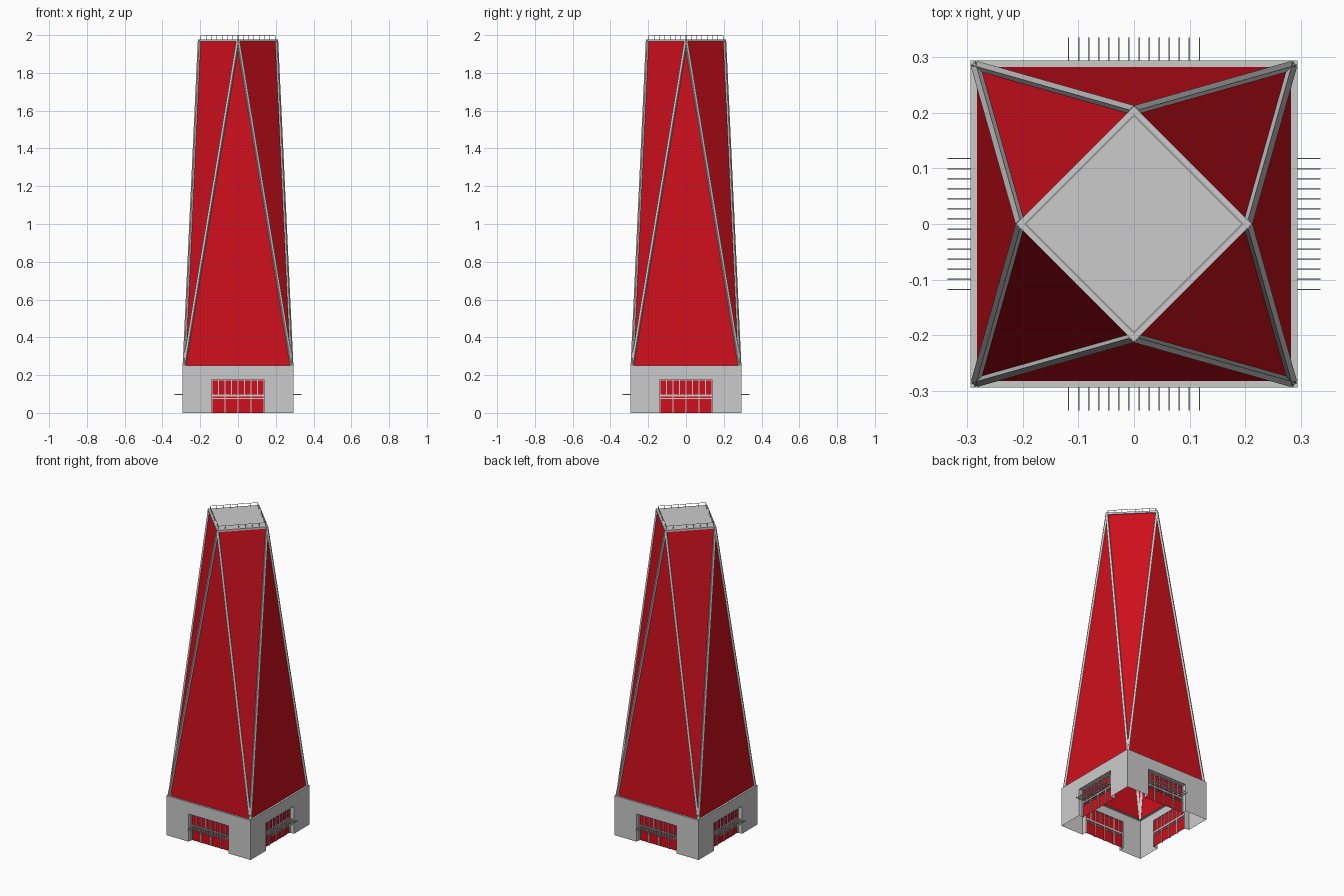
import bpy, bmesh
from math import pi
from mathutils import Matrix, Vector

if "Cube" in bpy.data.objects:
    bpy.data.objects.remove(bpy.data.objects["Cube"])

red = bpy.data.materials.new("red_glass")
red.diffuse_color = (0.62, 0.005, 0.012, 1)
red.use_nodes = True
red.node_tree.nodes["Principled BSDF"].inputs["Base Color"].default_value = red.diffuse_color

H, HB, TOP = 0.295, 0.25, 1.978      # base half width, base height, roof level
DW, DH, REC = 0.14, 0.175, 0.03      # door half width, height, recess
TURNS = [Matrix.Rotation(k * pi / 2, 3, 'Z') for k in range(4)]


def finish(bm, name, mat=None):
    bmesh.ops.remove_doubles(bm, verts=bm.verts, dist=1e-6)
    me = bpy.data.meshes.new(name)
    bm.to_mesh(me)
    bm.free()
    ob = bpy.data.objects.new(name, me)
    bpy.context.collection.objects.link(ob)
    if mat:
        me.materials.append(mat)
    return ob


def poly(bm, pts, rot):
    bm.faces.new([bm.verts.new(rot @ Vector(p)) for p in pts])


def box(bm, x0, x1, y0, y1, z0, z1, rot):
    m = Matrix.Translation(((x0 + x1) / 2, (y0 + y1) / 2, (z0 + z1) / 2)) \
        @ Matrix.Diagonal((x1 - x0, y1 - y0, z1 - z0, 1))
    bmesh.ops.create_cube(bm, size=1, matrix=rot.to_4x4() @ m)


def loft(bm, a, b):
    va, vb = [bm.verts.new(p) for p in a], [bm.verts.new(p) for p in b]
    n = len(va)
    for i in range(n):
        j = (i + 1) % n
        bm.faces.new((va[i], va[j], vb[j], vb[i]))
    bm.faces.new(va[::-1])
    bm.faces.new(vb)


# Base: thin walls with a recessed opening on each side and a narrow ledge
bm = bmesh.new()
yi = -H + REC
for r in TURNS:
    for x0, x1, z0, z1 in ((-H, -DW, 0, DH), (DW, H, 0, DH), (-H, -DW, DH, HB),
                           (-DW, DW, DH, HB), (DW, H, DH, HB)):
        poly(bm, [(x0, -H, z0), (x1, -H, z0), (x1, -H, z1), (x0, -H, z1)], r)
    poly(bm, [(-DW, -H, 0), (-DW, yi, 0), (-DW, yi, DH), (-DW, -H, DH)], r)
    poly(bm, [(DW, yi, 0), (DW, -H, 0), (DW, -H, DH), (DW, yi, DH)], r)
    poly(bm, [(-DW, -H, DH), (-DW, yi, DH), (DW, yi, DH), (DW, -H, DH)], r)
    poly(bm, [(-H, -H, HB), (H, -H, HB), (.28, -.28, HB), (-.28, -.28, HB)], r)
finish(bm, "base_walls")

# Entrance glass
bm = bmesh.new()
for r in TURNS:
    poly(bm, [(-DW, yi, 0), (DW, yi, 0), (DW, yi, DH), (-DW, yi, DH)], r)
finish(bm, "entrance_glass", red)

# Entrance frames: mullions, transoms and door posts
bm = bmesh.new()
for r in TURNS:
    f0, f1 = yi - 0.006, yi + 0.004
    for i in range(9):
        x = -DW + 0.002 + i * (2 * DW - 0.004) / 8
        box(bm, x - .002, x + .002, f0, f1, .095, DH, r)
    for i in range(5):
        x = -DW + 0.003 + i * (2 * DW - 0.006) / 4
        box(bm, x - .003, x + .003, f0, f1, 0, .09, r)
    for z0, z1 in ((.074, .078), (.087, .098), (DH - .004, DH)):
        box(bm, -DW, DW, f0, f1, z0, z1, r)
finish(bm, "entrance_frames")

# Canopy slats over the doors
bm = bmesh.new()
for r in TURNS:
    for i in range(14):
        x = -0.118 + i * 0.236 / 13
        box(bm, x - .0013, x + .0013, -0.336, yi, .094, .101, r)
finish(bm, "canopy_slats")

# Tower skin: twisted square-to-diamond shell of eight triangles
bm = bmesh.new()
b, t = 0.283, 0.203
for r in TURNS:
    poly(bm, [(-b, -b, HB), (b, -b, HB), (0, -t, TOP - .01)], r)
    poly(bm, [(b, -b, HB), (t, 0, TOP - .01), (0, -t, TOP - .01)], r)
finish(bm, "tower_panels", red)

# Edge beams along the eight slanted folds
bm = bmesh.new()
for r in TURNS:
    for s in (-1, 1):
        lo, hi = Vector((s * .284, -.284, HB)), Vector((0, -.2035, TOP - .006))
        n = (lo + hi) / 2
        n.z = 0
        n.normalize()
        w = Vector((-n.y, n.x, 0))
        sq = [(n * i + w * j) * .0068 for i, j in ((-1, -1), (1, -1), (1, 1), (-1, 1))]
        loft(bm, [r @ (lo + q) for q in sq], [r @ (hi + q) for q in sq])
finish(bm, "edge_beams")

# Roof slab
bm = bmesh.new()
rim = [r @ Vector((0, -.212, TOP - .012)) for r in TURNS]
loft(bm, rim, [p + Vector((0, 0, .012)) for p in rim])
finish(bm, "roof_slab")

# Roof railing, built square then turned by 45 degrees
bm = bmesh.new()
d = 0.196 / 2 ** 0.5
for r in TURNS:
    q = Matrix.Rotation(pi / 4, 3, 'Z') @ r
    box(bm, -d, d, -d - .001, -d + .001, 1.998, 2.0, q)
    for i in range(7):
        x = -d + i * 2 * d / 7
        box(bm, x - .001, x + .001, -d - .001, -d + .001, TOP, 1.999, q)
finish(bm, "roof_railing")
